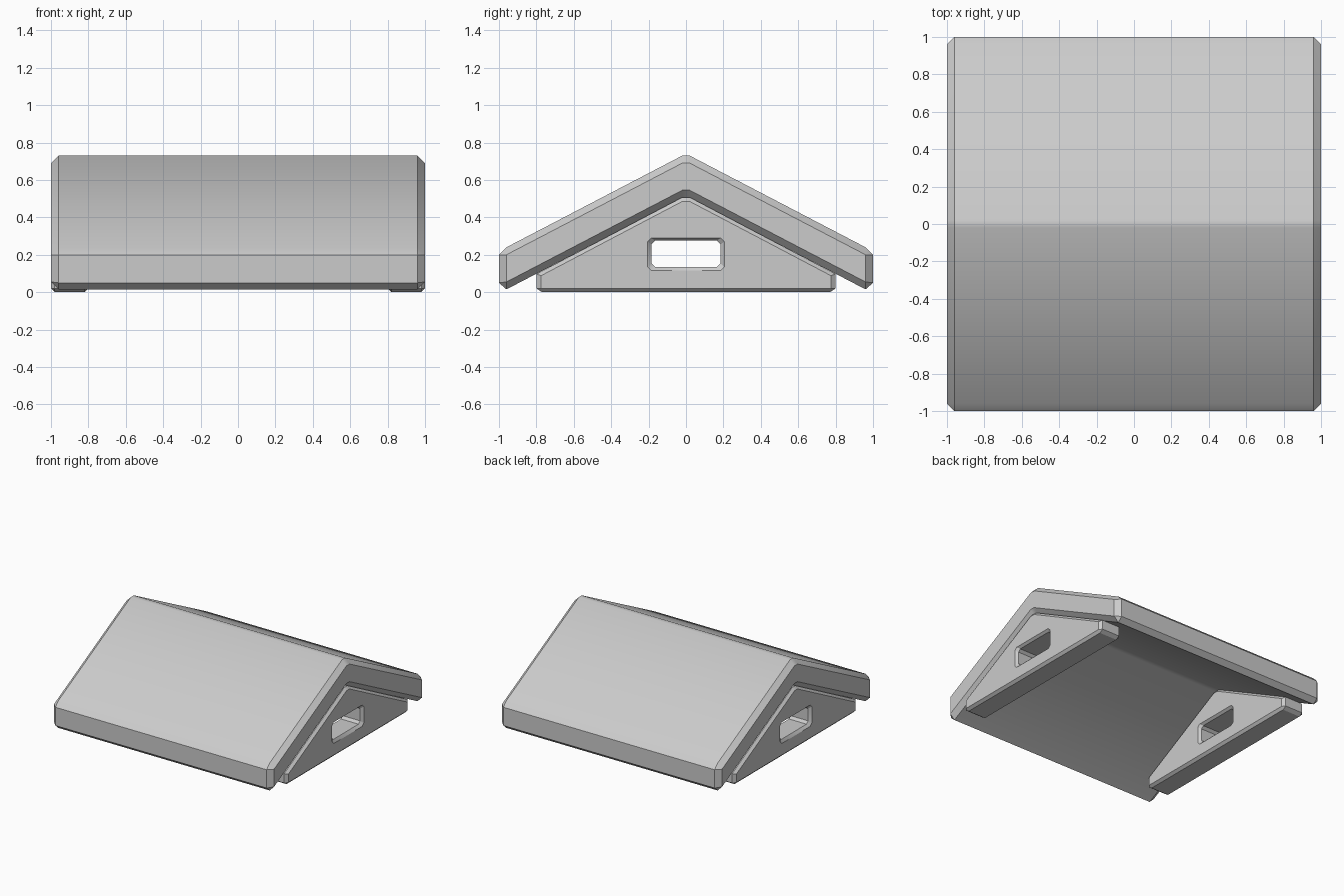
import bpy, bmesh
from math import radians

if "Cube" in bpy.data.objects:
    bpy.data.objects.remove(bpy.data.objects["Cube"])


def sym(half):
    """Mirror a half profile (y > 0 side) across y = 0 into a closed loop."""
    return half + [(-y, z) for y, z in reversed(half)]


def add_ring(bm, x, profile):
    return [bm.verts.new((x, y, z)) for y, z in profile]


def skin(bm, a, b):
    n = len(a)
    for i in range(n):
        j = (i + 1) % n
        bm.faces.new((a[i], a[j], b[j], b[i]))


def ring_edges(bm, ring):
    return [bm.edges.get((ring[i - 1], ring[i])) for i in range(len(ring))]


def finish(bm, name):
    bmesh.ops.remove_doubles(bm, verts=bm.verts, dist=0.0005)
    bmesh.ops.recalc_face_normals(bm, faces=bm.faces)
    mesh = bpy.data.meshes.new(name)
    bm.to_mesh(mesh)
    bm.free()
    obj = bpy.data.objects.new(name, mesh)
    bpy.context.collection.objects.link(obj)
    bpy.ops.object.select_all(action='DESELECT')
    bpy.context.view_layer.objects.active = obj
    obj.select_set(True)
    bpy.ops.object.shade_smooth_by_angle(angle=radians(30))
    return obj


# Roof: chevron slab with chamfered ends
body = sym([(.02, .73), (.96, .24), (1, .20), (1, .05), (.96, .015), (.02, .505)])
end = sym([(.02, .69), (.96, .20), (.96, .20), (.96, .055), (.96, .055), (.02, .545)])
bm = bmesh.new()
rings = [add_ring(bm, x, p) for x, p in ((-1, end), (-.96, body), (.96, body), (1, end))]
for a, b in zip(rings, rings[1:]):
    skin(bm, a, b)
bm.faces.new(rings[0])
bm.faces.new(rings[-1])
finish(bm, "roof")


# Gable panels: chamfered five-sided plates with a window opening
def window(hy, z0, z1, c):
    return sym([(hy - c, z1), (hy, z1 - c), (hy, z0 + c), (hy - c, z0)])


outer = sym([(.02, .507), (.80, .097), (.80, .02), (.77, 0)])
face = sym([(.02, .485), (.775, .088), (.775, .02), (.77, .02)])
hole = window(.185, .135, .275, .02)
rim = window(.205, .115, .29, .02)
X0, X1, B = .80, 1.0, .02

for name, s in (("left_gable", -1), ("right_gable", 1)):
    bm = bmesh.new()
    sides = [add_ring(bm, s * x, p) for x, p in
             ((X0, face), (X0 + B, outer), (X1 - B, outer), (X1, face))]
    opening = [add_ring(bm, s * x, p) for x, p in
               ((X0, rim), (X0 + B, hole), (X1 - B, hole), (X1, rim))]
    for rings in (sides, opening):
        for a, b in zip(rings, rings[1:]):
            skin(bm, a, b)
    # flat inner and outer faces around the window
    for k, nx in ((0, -s), (3, s)):
        edges = ring_edges(bm, sides[k]) + ring_edges(bm, opening[k])
        bmesh.ops.triangle_fill(bm, edges=edges, use_beauty=True, normal=(nx, 0, 0))
    finish(bm, name)
